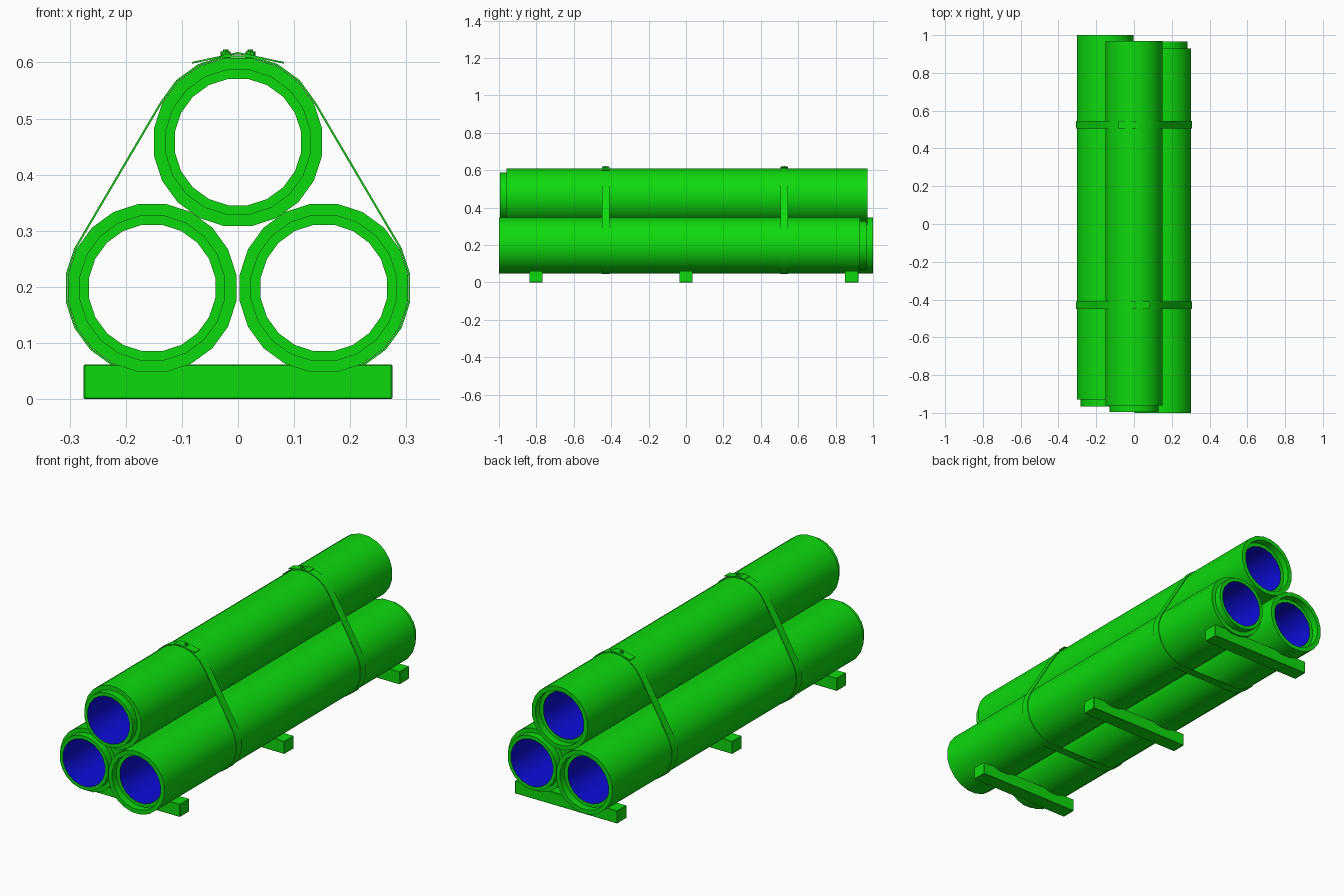
import bpy, bmesh, math
from mathutils import Matrix
from mathutils.geometry import convex_hull_2d

if "Cube" in bpy.data.objects:
    bpy.data.objects.remove(bpy.data.objects["Cube"])

SIDES = 20
OUTER = 0.15 / math.cos(math.pi / SIDES)
LIP, BORE = 0.131, 0.114


def material(name, colour):
    mat = bpy.data.materials.new(name)
    mat.use_nodes = True
    mat.diffuse_color = colour
    mat.node_tree.nodes["Principled BSDF"].inputs["Base Color"].default_value = colour
    return mat


GREEN = material("green", (0.004, 0.7, 0.004, 1))
BLUE = material("blue", (0.004, 0.004, 0.7, 1))


def finish(name, bm, smooth=True):
    bmesh.ops.recalc_face_normals(bm, faces=bm.faces)
    mesh = bpy.data.meshes.new(name)
    bm.to_mesh(mesh)
    bm.free()
    mesh.materials.append(GREEN)
    mesh.materials.append(BLUE)
    obj = bpy.data.objects.new(name, mesh)
    bpy.context.collection.objects.link(obj)
    if smooth:
        bpy.ops.object.select_all(action="DESELECT")
        obj.select_set(True)
        bpy.context.view_layer.objects.active = obj
        bpy.ops.object.shade_smooth_by_angle(angle=math.radians(30))
    return obj


def circle(cx, cz, radius):
    angles = [(k + 0.5) * math.tau / SIDES for k in range(SIDES)]
    return [(cx + radius * math.cos(a), cz + radius * math.sin(a)) for a in angles]


def bridge(bm, rings):
    """Join a closed series of rings; returns the faces of each band."""
    bands = []
    for a, b in zip(rings, rings[1:] + rings[:1]):
        n = len(a)
        bands.append([bm.faces.new((a[i], a[(i + 1) % n], b[(i + 1) % n], b[i]))
                      for i in range(n)])
    return bands


def pipe(name, x, z, socket_y, direction):
    """Pipe with a recessed socket at one end and a narrow spigot at the other."""
    profile = [(LIP, 0), (OUTER, 0), (OUTER, 0.643), (OUTER, 1.286), (OUTER, 1.93),
               (LIP, 1.93), (LIP, 1.965), (BORE, 1.965), (BORE, 0.035), (LIP, 0.035)]
    bm = bmesh.new()
    rings = [[bm.verts.new((px, socket_y + direction * d, pz))
              for px, pz in circle(x, z, r)] for r, d in profile]
    bands = bridge(bm, rings)
    for face in bands[7]:       # bore lining
        face.material_index = 1
    finish(name, bm)


PIPES = {"left_pipe": (0.153, 0.198, -1.0, 1),
         "right_pipe": (-0.153, 0.198, 1.0, -1),
         "top_pipe": (0, 0.458, 0.97, -1)}
for name, spec in PIPES.items():
    pipe(name, *spec)


def box(name, size, matrix, bevel=0.0):
    bm = bmesh.new()
    bmesh.ops.create_cube(bm, size=1, matrix=Matrix.Diagonal((*size, 1)))
    if bevel:
        bmesh.ops.bevel(bm, geom=bm.edges[:], offset=bevel, segments=1, affect="EDGES")
    bm.transform(matrix)
    finish(name, bm, smooth=False)


# Timber skids under the stack
for name, y in (("front_skid", -0.802), ("middle_skid", 0.0), ("back_skid", 0.885)):
    box(name, (0.55, 0.072, 0.062), Matrix.Translation((0, y, 0.031)), 0.002)


def strap(name, y, side):
    """Band pulled tight round the three pipes, with an overlapping tail and bolt."""
    def loop(radius):
        return [p for x, z, _, _ in PIPES.values() for p in circle(x, z, radius)]
    outer, inner = loop(OUTER + 0.004), loop(OUTER + 0.0005)
    order = convex_hull_2d(outer)
    bm = bmesh.new()
    rings = [[bm.verts.new((pts[i][0], y + dy, pts[i][1])) for i in order]
             for pts, dy in ((outer, -0.02), (outer, 0.02), (inner, 0.02), (inner, -0.02))]
    bridge(bm, rings)
    finish(name + "_band", bm)
    tilt = math.radians(12) * side
    box(name + "_tail", (0.084, 0.04, 0.003),
        Matrix.Translation((side * 0.041, y, 0.608)) @ Matrix.Rotation(tilt, 4, "Y"))
    box(name + "_overlap", (0.03, 0.04, 0.003),
        Matrix.Translation((-side * 0.012, y, 0.6145)) @ Matrix.Rotation(-tilt / 2, 4, "Y"))
    for part, radius, top in (("washer", 0.009, 0.619), ("bolt", 0.005, 0.623)):
        bm = bmesh.new()
        bmesh.ops.create_cone(bm, cap_ends=True, segments=8, radius1=radius, radius2=radius,
                              depth=0.012, matrix=Matrix.Translation((side * 0.022, y, top - 0.006)))
        finish(name + "_" + part, bm)


strap("front_strap", -0.43, 1)
strap("back_strap", 0.525, -1)
